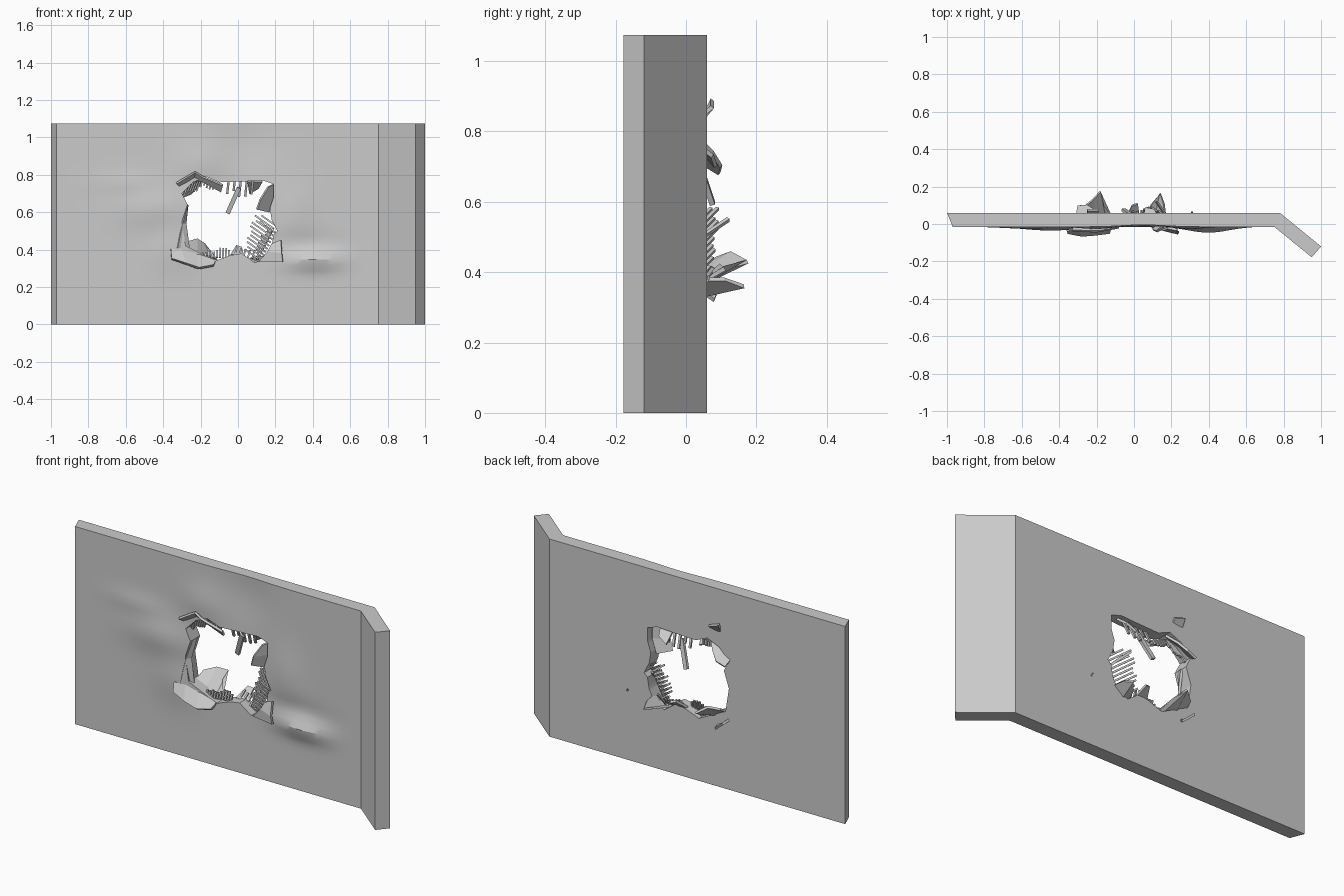
import bpy, bmesh, math, random
from mathutils import Vector

if "Cube" in bpy.data.objects:
    bpy.data.objects.remove(bpy.data.objects["Cube"])

random.seed(4)
H = 1.075


def add_object(name, bm):
    bmesh.ops.recalc_face_normals(bm, faces=bm.faces[:])
    me = bpy.data.meshes.new(name)
    bm.to_mesh(me)
    bm.free()
    ob = bpy.data.objects.new(name, me)
    bpy.context.collection.objects.link(ob)
    return ob


# dents on the front: centre x, centre z, width, height, depth
DENTS = [(0.40, 0.34, 0.15, 0.05, -0.032), (-0.45, 0.62, 0.20, 0.10, -0.020),
         (-0.35, 0.40, 0.14, 0.12, -0.014), (-0.20, 0.86, 0.12, 0.10, -0.012),
         (0.05, 0.98, 0.16, 0.16, 0.014), (0.30, 0.60, 0.10, 0.15, -0.012),
         (0.35, 0.44, 0.20, 0.05, 0.008), (-0.60, 0.76, 0.16, 0.05, -0.008)]


def front_y(x, z):
    y = -0.015
    for cx, cz, w, h, d in DENTS:
        y += d * math.exp(-((x - cx) / w) ** 2 - ((z - cz) / h) ** 2)
    fade = min(1, max(0, (0.75 - x) / 0.15), (x + 0.97) / 0.15)
    return -0.015 + (y + 0.015) * fade


# wall panel with angled wing
NX, NZ = 56, 34
cols = [-0.97 + 1.72 * i / NX for i in range(NX + 1)] + [0.95]
bm = bmesh.new()
front, back = [], []
for i, x in enumerate(cols):
    wing = i > NX
    bx = 1.0 if wing else -1 + 1.78 * i / NX
    zs = [H * j / NZ for j in range(NZ + 1)]
    front.append([bm.verts.new((x, -0.178 if wing else front_y(x, z), z)) for z in zs])
    back.append([bm.verts.new((bx, -0.12 if wing else 0.06, z)) for z in zs])
last = len(cols) - 1
for i in range(last):
    for j in range(NZ):
        for g in (front, back):
            bm.faces.new((g[i][j], g[i + 1][j], g[i + 1][j + 1], g[i][j + 1]))
    for j in (0, NZ):
        bm.faces.new((front[i][j], front[i + 1][j], back[i + 1][j], back[i][j]))
for i in (0, last):
    for j in range(NZ):
        bm.faces.new((front[i][j], front[i][j + 1], back[i][j + 1], back[i][j]))
wall = add_object("wall_panel", bm)

# ragged hole
HOLE = [(-.30, .70), (-.27, .64), (-.30, .55), (-.28, .42), (-.20, .38), (-.12, .34),
        (-.04, .37), (.02, .38), (.09, .33), (.15, .36), (.18, .42), (.19, .48),
        (.21, .50), (.18, .56), (.17, .62), (.19, .68), (.19, .75), (.13, .77),
        (.04, .765), (-.10, .76), (-.17, .79), (-.24, .76)]
bm = bmesh.new()
f = bm.faces.new([bm.verts.new((x, -0.3, z)) for x, z in HOLE])
ext = bmesh.ops.extrude_face_region(bm, geom=[f])
for v in ext["geom"]:
    if isinstance(v, bmesh.types.BMVert):
        v.co.y = 0.3
cutter = add_object("hole_cutter", bm)
cutter.hide_render = True
mod = wall.modifiers.new("hole", "BOOLEAN")
mod.operation = "DIFFERENCE"
mod.solver = "EXACT"
mod.object = cutter
bpy.context.view_layer.objects.active = wall
wall.select_set(True)
bpy.ops.object.modifier_apply(modifier="hole")
bpy.data.objects.remove(cutter)
bpy.ops.object.shade_smooth_by_angle(angle=math.radians(25))


# torn flap: ridge polyline A joined to ridge polyline B
def flap(name, a, b, t=0.012):
    bm = bmesh.new()
    va = [bm.verts.new(p) for p in a]
    vb = [bm.verts.new(p) for p in b]
    for i in range(len(a) - 1):
        bm.faces.new((va[i], va[i + 1], vb[i + 1], vb[i]))
    ob = add_object(name, bm)
    m = ob.modifiers.new("thickness", "SOLIDIFY")
    m.thickness = t
    m.offset = 0


flap("front_flap_top_left",
     [(-.33, -.035, .755), (-.23, -.04, .815), (-.19, -.04, .79), (-.08, -.02, .745)],
     [(-.30, .01, .725), (-.235, .0, .77), (-.19, -.01, .765), (-.09, .01, .71)])
flap("front_flap_bottom_left",
     [(-.36, -.03, .40), (-.30, -.02, .395), (-.22, -.01, .375), (-.12, -.01, .34)],
     [(-.355, -.045, .35), (-.28, -.06, .325), (-.21, -.055, .30), (-.13, -.045, .315)], .018)
flap("front_flap_bottom_right",
     [(.11, -.02, .335), (.16, -.03, .39), (.18, -.02, .43)],
     [(.24, -.045, .335), (.235, -.05, .38), (.23, -.03, .45)])
flap("front_flap_left",
     [(-.275, .0, .64), (-.30, -.02, .54), (-.325, -.03, .41)],
     [(-.27, .03, .64), (-.28, .0, .54), (-.26, .0, .40)])
flap("side_flap_right",
     [(.19, .02, .75), (.19, .02, .68), (.165, .02, .60)],
     [(.16, -.02, .735), (.12, -.04, .67), (.10, -.03, .615)])
flap("back_flap_bottom_left",
     [(-.28, .02, .40), (-.22, .03, .375), (-.15, .03, .36), (-.11, .03, .345)],
     [(-.27, .09, .44), (-.22, .13, .455), (-.18, .175, .43), (-.16, .10, .41)])
flap("back_flap_bottom_left_low",
     [(-.31, .02, .39), (-.25, .02, .36)], [(-.29, .10, .37), (-.23, .08, .32)])
flap("back_flap_bottom_right",
     [(.06, .03, .35), (.11, .03, .33), (.17, .03, .38)],
     [(.09, .10, .36), (.14, .165, .36), (.16, .11, .38)])
flap("back_flap_bottom_middle",
     [(-.04, .04, .37), (.03, .04, .37)], [(-.01, .10, .42), (.02, .11, .41)])
flap("back_flap_top_left",
     [(-.31, .03, .72), (-.25, .03, .76), (-.17, .03, .785)],
     [(-.30, .095, .68), (-.25, .10, .70), (-.21, .075, .74)])
flap("back_flap_top_right",
     [(.05, .03, .765), (.13, .03, .765)], [(.06, .085, .70), (.11, .075, .73)])
flap("back_shard_top",
     [(-.25, .05, .84), (-.19, .05, .85)], [(-.25, .075, .89), (-.19, .075, .87)])
flap("back_shard_right",
     [(.305, .05, .36), (.315, .05, .36)], [(.305, .064, .39), (.315, .064, .38)], .006)


# broken laths
def stick(bm, a, b, w=0.010, d=0.010):
    a, b = Vector(a), Vector(b)
    ax = (b - a).normalized()
    side = ax.cross(Vector((0, 1, 0))).normalized() * w / 2
    up = side.cross(ax).normalized() * d / 2
    r = [[bm.verts.new(p + side * s + up * u)
          for s, u in ((-1, -1), (1, -1), (1, 1), (-1, 1))] for p in (a, b)]
    bm.faces.new(r[0])
    bm.faces.new(r[1])
    for k in range(4):
        n = (k + 1) % 4
        bm.faces.new((r[0][k], r[0][n], r[1][n], r[1][k]))


def lath_row(name, start, end, lean, count, w=0.009):
    bm = bmesh.new()
    for i in range(count):
        p = Vector(start).lerp(Vector(end), i / (count - 1))
        stick(bm, p, p + Vector(lean) * random.uniform(0.7, 1.2), w)
    add_object(name, bm)


lath_row("laths_bottom_left", (-.19, .0, .35), (-.05, .01, .36), (.002, .012, .045), 10)
lath_row("laths_bottom_middle", (-.02, .03, .36), (.10, .03, .35), (.015, .04, .055), 6)
lath_row("laths_top_left", (-.295, .01, .735), (-.20, .01, .775), (-.02, .015, -.055), 8)
lath_row("laths_top_left_inner", (-.19, .01, .775), (-.11, .01, .75), (-.01, .01, -.035), 6)
lath_row("laths_top", (-.05, .02, .77), (.08, .02, .77), (-.008, .03, -.075), 5, 0.012)
lath_row("laths_right", (.20, .02, .53), (.11, .02, .35), (-.085, .06, .06), 11)
lath_row("laths_right_upper", (.20, .0, .49), (.14, .0, .37), (-.05, -.02, .035), 8)
bm = bmesh.new()
stick(bm, (.005, .03, .73), (-.055, .075, .595), 0.024, 0.015)
stick(bm, (.18, .03, .49), (.12, .12, .55), 0.012)
add_object("long_splinters", bm)
